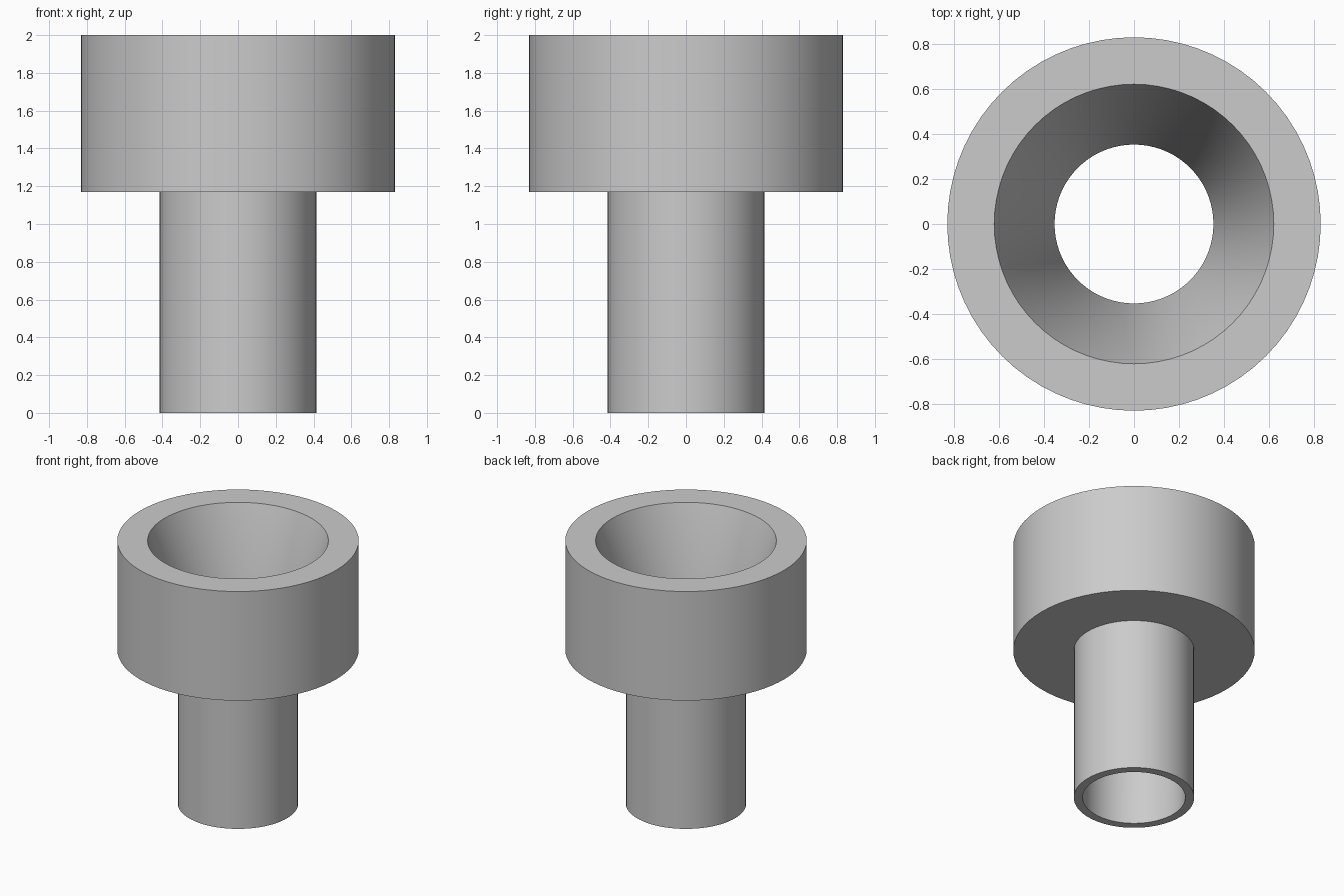
import bpy, bmesh, math

SEGMENTS = 72

cube = bpy.data.objects.get("Cube")
if cube:
    bpy.data.objects.remove(cube, do_unlink=True)

# Plain grey finish
grey = bpy.data.materials.new("light_grey")
grey.use_nodes = True
colour = (0.6, 0.6, 0.6, 1)
grey.diffuse_color = colour
grey.node_tree.nodes["Principled BSDF"].inputs["Base Color"].default_value = colour


def lathe(name, profile):
    """Revolve a closed (radius, height) profile around z."""
    bm = bmesh.new()
    rings = []
    for i in range(SEGMENTS):
        a = math.tau * i / SEGMENTS
        rings.append([bm.verts.new((r * math.cos(a), r * math.sin(a), z))
                      for r, z in profile])
    n = len(profile)
    for i in range(SEGMENTS):
        here, there = rings[i], rings[(i + 1) % SEGMENTS]
        for j in range(n):
            k = (j + 1) % n
            bm.faces.new((here[j], there[j], there[k], here[k]))
    bmesh.ops.recalc_face_normals(bm, faces=bm.faces)
    mesh = bpy.data.meshes.new(name)
    bm.to_mesh(mesh)
    bm.free()
    mesh.materials.append(grey)
    obj = bpy.data.objects.new(name, mesh)
    bpy.context.collection.objects.link(obj)
    bpy.ops.object.select_all(action="DESELECT")
    obj.select_set(True)
    bpy.context.view_layer.objects.active = obj
    bpy.ops.object.shade_smooth_by_angle(angle=math.radians(30))
    return obj


# Hollow tube stem, stepped round head and tapered mouth, as one turned piece
stem, bore, head, mouth = 0.415, 0.354, 0.832, 0.623
shoulder, top = 1.17, 2.0
lathe("funnel_body", [
    (bore, 0), (stem, 0), (stem, shoulder), (head, shoulder),
    (head, top), (mouth, top), (bore, shoulder),
])
